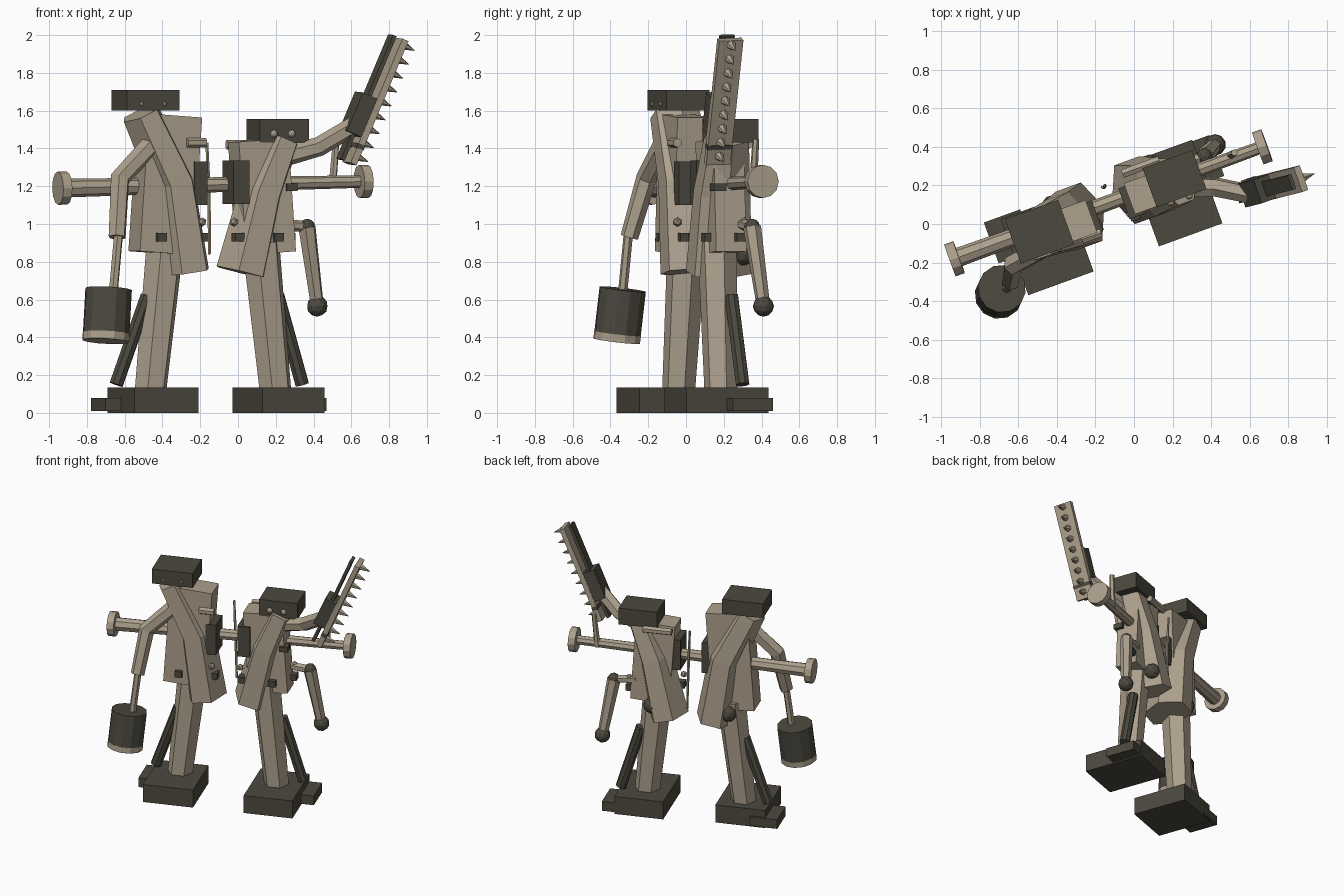
import bpy, bmesh, math
from mathutils import Vector, Matrix

if "Cube" in bpy.data.objects:
    bpy.data.objects.remove(bpy.data.objects["Cube"])

YAW = Matrix.Rotation(math.radians(20), 3, 'Z')
U, V, Z = YAW @ Vector((1, 0, 0)), YAW @ Vector((0, 1, 0)), Vector((0, 0, 1))


def material(name, rgb):
    m = bpy.data.materials.new(name)
    m.use_nodes = True
    m.diffuse_color = (*rgb, 1)
    m.node_tree.nodes["Principled BSDF"].inputs["Base Color"].default_value = (*rgb, 1)
    return m


TAN = material("warm_tan", (0.42, 0.355, 0.265))
DARK = material("dark_olive", (0.072, 0.066, 0.049))


def finish(name, bm, mat):
    bmesh.ops.recalc_face_normals(bm, faces=bm.faces)
    me = bpy.data.meshes.new(name)
    bm.to_mesh(me)
    bm.free()
    me.materials.append(mat)
    ob = bpy.data.objects.new(name, me)
    bpy.context.collection.objects.link(ob)
    return ob


def box(name, centre, size, mat, tilt=0, frame=None):
    """Block in the figures' turned frame, leaning sideways by tilt degrees."""
    frame = frame or YAW @ Matrix.Rotation(math.radians(tilt), 3, 'Y')
    bm = bmesh.new()
    bmesh.ops.create_cube(bm, size=1, matrix=Matrix.LocRotScale(
        Vector(centre), frame.to_quaternion(), Vector(size)))
    return finish(name, bm, mat)


def ball(name, centre, r, mat, sub=1):
    bm = bmesh.new()
    bmesh.ops.create_icosphere(bm, subdivisions=sub, radius=r,
                               matrix=Matrix.Translation(Vector(centre)))
    return finish(name, bm, mat)


def tube(name, pts, radii, mat, sides=6, depth=1):
    """Faceted tube through points, one radius for each point."""
    pts = [Vector(p) for p in pts]
    bm = bmesh.new()
    rings = []
    for i, (p, r) in enumerate(zip(pts, radii)):
        t = (pts[min(i + 1, len(pts) - 1)] - pts[max(i - 1, 0)]).normalized()
        a = (V - t * V.dot(t)).normalized()
        b = a.cross(t)
        angles = [2 * math.pi * k / sides for k in range(sides)]
        rings.append([bm.verts.new(p + r * (b * math.cos(q) + a * depth * math.sin(q)))
                      for q in angles])
    for lo, hi in zip(rings, rings[1:]):
        for k in range(sides):
            n = (k + 1) % sides
            bm.faces.new((lo[k], lo[n], hi[n], hi[k]))
    bm.faces.new(rings[0])
    bm.faces.new(rings[-1])
    return finish(name, bm, mat)


def figure(side, s, foot, foot_size, leg, brace, torso, torso_size, coat, coat_r,
           head, head_size, eye_r, eye_u, eye_z):
    """Shared parts of a figure; s is the sign of its outer side."""
    foot = Vector(foot)
    box(side + "_foot", foot, foot_size, DARK)
    box(side + "_foot_side_block", foot + U * s * 0.168 + V * 0.11 - Z * 0.022,
        (0.2, 0.225, 0.07), DARK)
    tube(side + "_leg", leg, (0.088, 0.105), TAN)
    tube(side + "_leg_brace", brace, (0.038, 0.038), DARK, 8)
    box(side + "_torso", torso, torso_size, TAN, -4 * s)
    tube(side + "_coat", coat, coat_r, TAN, depth=1.33)
    head = Vector(head)
    box(side + "_head", head, head_size, DARK)
    for k, u in enumerate(eye_u):
        ball(f"{side}_eye_{k}", head + U * u - V * head_size[1] / 2 + Z * eye_z, eye_r, TAN, 2)


figure("right", -1, (-0.45, -0.11, 0.067), (0.36, 0.42, 0.134),
       [(-0.465, -0.04, 0.1), (-0.385, 0.005, 0.9)],
       [(-0.645, -0.07, 0.15), (-0.48, -0.03, 0.62)],
       (-0.385, -0.02, 1.21), (0.3, 0.18, 0.73),
       [(-0.515, -0.06, 1.585), (-0.35, 0.01, 1.22), (-0.285, 0.04, 0.745)],
       (0.105, 0.125, 0.14),
       (-0.49, -0.04, 1.655), (0.294, 0.244, 0.11), 0.011, (-0.065, 0.065), -0.02)
figure("left", 1, (0.215, 0.16, 0.067), (0.35, 0.46, 0.134),
       [(0.2, 0.185, 0.1), (0.12, 0.165, 0.9)],
       [(0.34, 0.3, 0.15), (0.21, 0.24, 0.62)],
       (0.127, 0.185, 1.145), (0.28, 0.17, 0.6),
       [(0.235, 0.215, 1.45), (0.12, 0.19, 1.17), (0.015, 0.175, 0.745)],
       (0.095, 0.12, 0.14),
       (0.21, 0.235, 1.493), (0.275, 0.215, 0.124), 0.021, (-0.06, 0.04), -0.015)

# Shared crossbar with end flanges and inner collars
A, B = Vector((-0.93, -0.18, 1.19)), Vector((0.665, 0.4, 1.225))
tube("crossbar", [A, A.lerp(B, 0.5), B], (0.05, 0.04, 0.033), TAN, 8)
axis = (B - A).normalized()
for name, p in (("right_flange", A), ("left_flange", B)):
    tube(name, [p - axis * 0.025, p + axis * 0.025], (0.088, 0.088), TAN, 12)
box("right_collar", (-0.225, 0.03, 1.215), (0.075, 0.17, 0.23), DARK)
box("left_collar", (-0.01, 0.12, 1.22), (0.09, 0.17, 0.23), DARK)
box("crossbar_bushing", (0.275, 0.17, 1.195), (0.06, 0.07, 0.04), DARK)
tube("crossbar_post", [(0.5, 0.355, 1.2), (0.52, 0.37, 1.45)], (0.022, 0.018), TAN)

# Thin hanging rod between the figures
tube("hanging_rod", [(-0.165, 0.19, 1.43), (-0.155, 0.19, 1.2), (-0.15, 0.2, 0.84)],
     (0.008, 0.01, 0.008), TAN, 5)

# Shoulder pegs
tube("right_shoulder_peg", [(-0.27, -0.08, 1.43), (-0.17, -0.045, 1.43)], (0.025, 0.025), TAN)
tube("left_shoulder_peg", [(-0.06, 0.26, 1.42), (0.13, 0.33, 1.42)], (0.025, 0.025), TAN)

# Pouches, buttons and rear knobs on the coats
for k, p in enumerate([(-0.41, -0.125), (-0.19, -0.01), (0.0, 0.05), (0.21, 0.12), (0.27, 0.29)]):
    box(f"pouch_{k}", (*p, 0.93), (0.05, 0.06, 0.046), DARK)
for k, p in enumerate([(-0.19, -0.045), (-0.02, 0.055), (0.26, 0.31)]):
    ball(f"button_{k}", (*p, 1.01), 0.025, TAN)
ball("right_rear_knob", (-0.42, 0.09, 0.83), 0.06, DARK, 2)
ball("left_rear_knob", (0.08, 0.3, 0.84), 0.06, DARK, 2)

# Right arm with hanging canister
tube("right_arm", [(-0.46, -0.12, 1.42), (-0.625, -0.21, 1.24), (-0.64, -0.3, 0.93)],
     (0.055, 0.055, 0.048), TAN)
tube("right_arm_rod", [(-0.632, -0.305, 0.95), (-0.66, -0.335, 0.64)], (0.025, 0.025), TAN)
top, low = Vector((-0.685, -0.335, 0.655)), Vector((-0.7, -0.367, 0.38))
tube("canister", [top, top.lerp(low, 0.85)], (0.125, 0.125), DARK, 12)
tube("canister_rim", [top.lerp(low, 0.85), low], (0.126, 0.126), TAN, 12)

# Lower left arm with ball joints
elbow, hand = Vector((0.365, 0.35, 0.985)), Vector((0.42, 0.41, 0.565))
tube("left_upper_arm", [(0.22, 0.29, 1.0), elbow], (0.03, 0.03), TAN)
ball("left_elbow", elbow, 0.043, DARK, 2)
tube("left_forearm", [elbow, hand], (0.048, 0.036), TAN)
ball("left_hand", hand, 0.056, DARK, 2)

# Raised arm with toothed saw
tube("saw_arm", [(0.25, 0.19, 1.36), (0.43, 0.19, 1.41), (0.63, 0.15, 1.53)],
     (0.055, 0.052, 0.05), TAN)
base, tip = Vector((0.59, 0.165, 1.32)), Vector((0.865, 0.235, 1.977))
D = (tip - base).normalized()
W = (V - D * V.dot(D)).normalized()
N = W.cross(D)
frame = Matrix((N, W, D)).transposed()
length = (tip - base).length
mid = base.lerp(tip, 0.5)
box("saw_blade", mid, (0.036, 0.135, length), TAN, frame=frame)
box("saw_back_strip", mid - N * 0.055, (0.022, 0.08, length), DARK, frame=frame)
box("saw_body", base.lerp(tip, 0.36) - N * 0.055, (0.1, 0.13, 0.22), DARK, frame=frame)
box("saw_band", base + D * 0.1, (0.042, 0.14, 0.025), DARK, frame=frame)
for k in range(9):
    p = base.lerp(tip, 0.07 + k * 0.112) + N * 0.016
    tube(f"saw_tooth_{k}", [p, p + N * 0.075], (0.026, 0.002), TAN)
